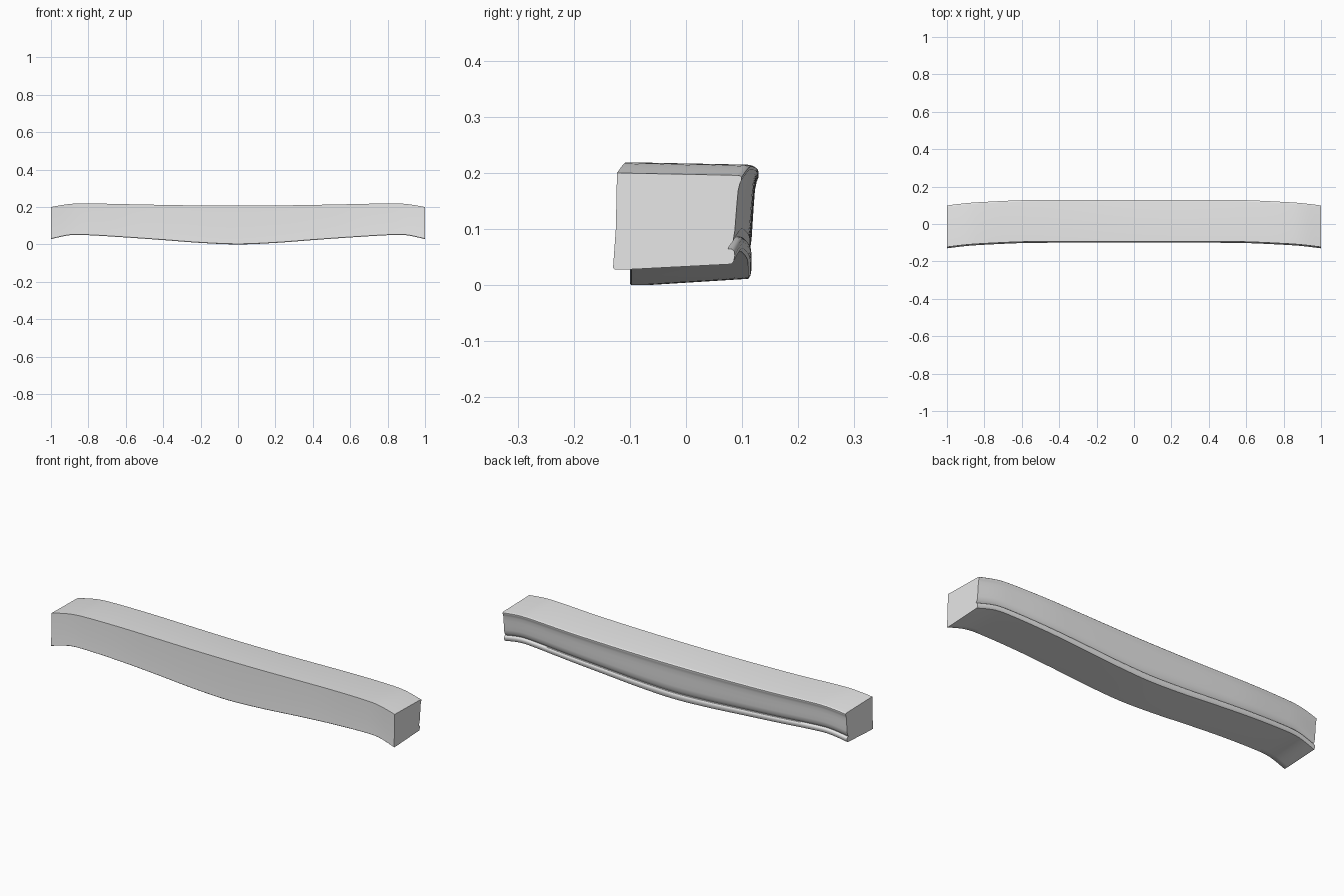
import bpy, bmesh, math

cube = bpy.data.objects.get("Cube")
if cube:
    bpy.data.objects.remove(cube)

grey = bpy.data.materials.new("plain grey")
grey.use_nodes = True
colour = (0.8, 0.8, 0.8, 1)
grey.diffuse_color = colour
grey.node_tree.nodes["Principled BSDF"].inputs["Base Color"].default_value = colour

# Half-length stations: x, sideways sweep, bottom height, top height
STATIONS = [
    (0.0, 0.0, 0.001, 0.207), (0.2, 0.0, 0.009, 0.208),
    (0.4, 0.0, 0.024, 0.211), (0.6, -0.002, 0.038, 0.215),
    (0.8, -0.011, 0.050, 0.219), (0.9, -0.018, 0.050, 0.216),
    (1.0, -0.030, 0.029, 0.200),
]

# Cross-section: y, fraction of height; flat front, beaded and coved back
PROFILE = [
    (-0.093, 1.0), (-0.095, 0.42), (-0.100, 0.01), (-0.097, -0.005),
    (-0.070, -0.005), (0.111, 0.05), (0.115, 0.08), (0.117, 0.14),
    (0.116, 0.18), (0.112, 0.205), (0.105, 0.21), (0.109, 0.25),
    (0.114, 0.29), (0.117, 0.40), (0.119, 0.55), (0.121, 0.70),
    (0.123, 0.82), (0.126, 0.89), (0.129, 0.925), (0.129, 0.955),
    (0.126, 0.97), (0.120, 0.975),
]


def spline(a, b, c, d, t):
    """Catmull-Rom blend of four stations."""
    return [0.5 * (2 * q + (r - p) * t + (2 * p - 5 * q + 4 * r - s) * t * t
                   + (3 * q - p - 3 * r + s) * t ** 3)
            for p, q, r, s in zip(a, b, c, d)]


def smooth_path(points, steps):
    path = []
    for i in range(len(points) - 1):
        a, d = points[max(i - 1, 0)], points[min(i + 2, len(points) - 1)]
        path += [spline(a, points[i], points[i + 1], d, k / steps) for k in range(steps)]
    return path + [list(points[-1])]


# Loft the section along the mirrored path
left_side = [(-x, y, lo, hi) for x, y, lo, hi in STATIONS[:0:-1]]
bm = bmesh.new()
rings = [[bm.verts.new((x, y + dy, lo + f * (hi - lo))) for y, f in PROFILE]
         for x, dy, lo, hi in smooth_path(left_side + STATIONS, 5)]
count = len(PROFILE)
for r1, r2 in zip(rings, rings[1:]):
    for i in range(count):
        j = (i + 1) % count
        bm.faces.new((r1[i], r1[j], r2[j], r2[i]))

# Close both ends
bm.faces.new(rings[0])
bm.faces.new(rings[-1])
bmesh.ops.recalc_face_normals(bm, faces=bm.faces)

mesh = bpy.data.meshes.new("curved_beam")
bm.to_mesh(mesh)
bm.free()
mesh.materials.append(grey)
beam = bpy.data.objects.new("curved_beam", mesh)
bpy.context.collection.objects.link(beam)
bpy.ops.object.select_all(action="DESELECT")
beam.select_set(True)
bpy.context.view_layer.objects.active = beam
bpy.ops.object.shade_smooth_by_angle(angle=math.radians(40))
